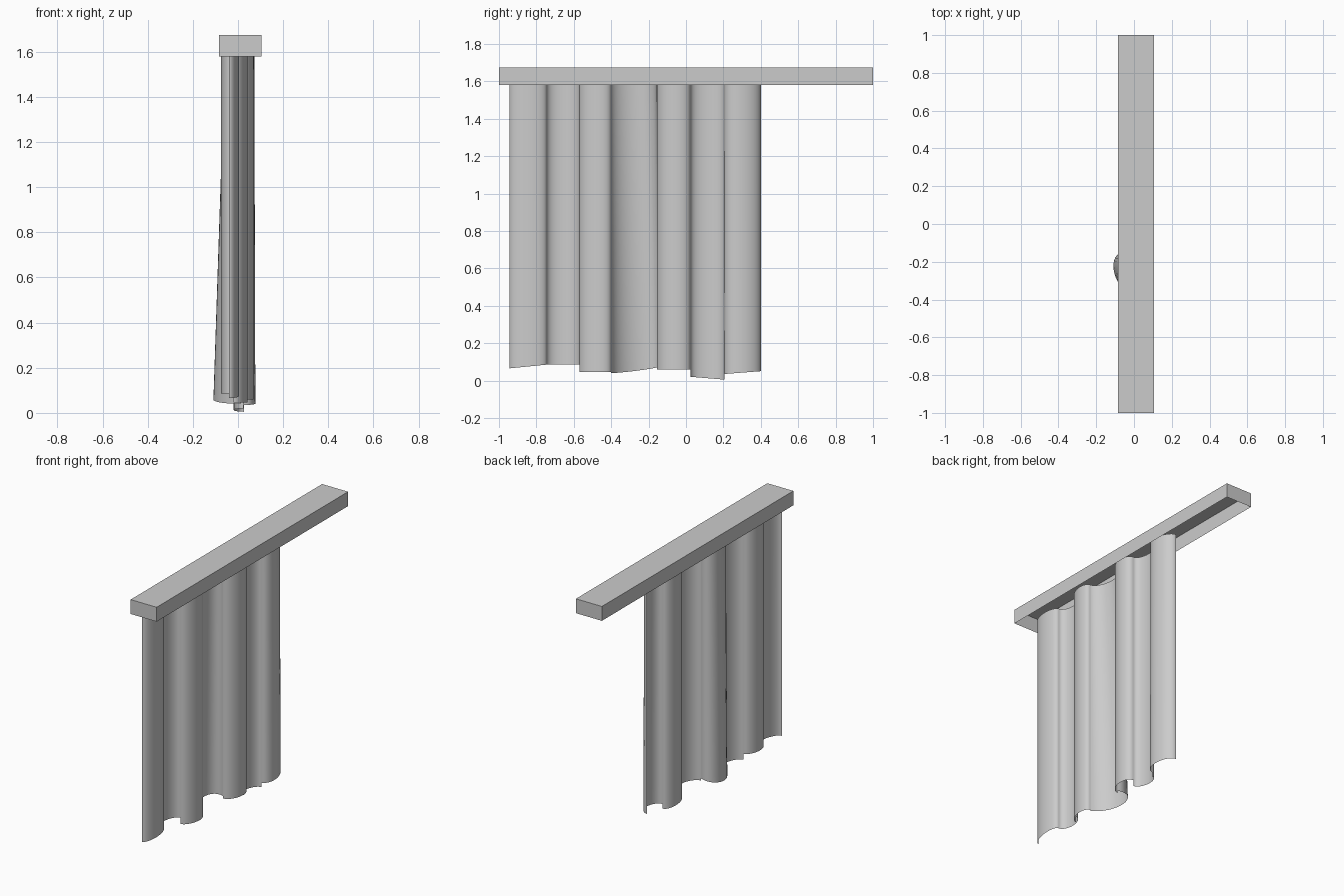
import bpy
import math

cube = bpy.data.objects.get("Cube")
if cube:
    bpy.data.objects.remove(cube, do_unlink=True)

grey = bpy.data.materials.new("plain_grey")
grey.use_nodes = True
grey.diffuse_color = (0.6, 0.6, 0.6, 1)
bsdf = grey.node_tree.nodes["Principled BSDF"]
bsdf.inputs["Base Color"].default_value = grey.diffuse_color
bsdf.inputs["Roughness"].default_value = 0.8


def make_object(name, verts, faces, smooth=False):
    mesh = bpy.data.meshes.new(name)
    mesh.from_pydata(verts, [], faces)
    mesh.materials.append(grey)
    for poly in mesh.polygons:
        poly.use_smooth = smooth
    obj = bpy.data.objects.new(name, mesh)
    bpy.context.collection.objects.link(obj)
    return obj


# Rail: thin box, open underneath
corners = [(-0.085, -1), (0.105, -1), (0.105, 1), (-0.085, 1)]
rail_verts = [(x, y, z) for z in (1.58, 1.675) for x, y in corners]
rail_faces = [(i, (i + 1) % 4, (i + 1) % 4 + 4, i + 4) for i in range(4)]
make_object("curtain_rail", rail_verts, rail_faces + [(4, 5, 6, 7)])


def fold_row(start, end, depth, z_start, z_end, lean=0.0):
    """Points of a half-ellipse between two (x, y) ends, bulging along x."""
    steps = 20
    row = []
    for i in range(steps + 1):
        a = math.pi * i / steps
        t = (1 - math.cos(a)) / 2
        x = start[0] + (end[0] - start[0]) * t + depth * math.sin(a)
        y = start[1] + (end[1] - start[1]) * t + lean * math.sin(a)
        row.append((x, y, z_start + (z_end - z_start) * t))
    return row


# Curtain folds: bulging to alternate sides, each with its own hem height
seams = [(-0.04, -0.945), (-0.03, -0.745), (-0.02, -0.57), (0.01, -0.4),
         (0.0, -0.155), (0.025, 0.025), (0.027, 0.205), (0.005, 0.4)]
# top depth, hem depth, hem start height, hem end height, hem lean
folds = [(0.04, 0.04, 0.065, 0.085, 0),
         (-0.05, -0.05, 0.085, 0.085, 0),
         (0.045, 0.045, 0.045, 0.045, 0),
         (-0.062, -0.114, 0.04, 0.075, 0.05),
         (0.056, 0.056, 0.06, 0.06, 0),
         (-0.045, -0.045, 0.02, 0.005, 0),
         (0.055, 0.06, 0.035, 0.05, 0)]

for n, (top_depth, hem_depth, z0, z1, lean) in enumerate(folds):
    a, b = seams[n], seams[n + 1]
    top = fold_row(a, b, top_depth, 1.62, 1.62)
    hem = fold_row(a, b, hem_depth, z0, z1, lean)
    k = len(top)
    quads = [(k + i, k + i + 1, i + 1, i) for i in range(k - 1)]
    make_object(f"curtain_fold_{n + 1}", top + hem, quads, smooth=True)
